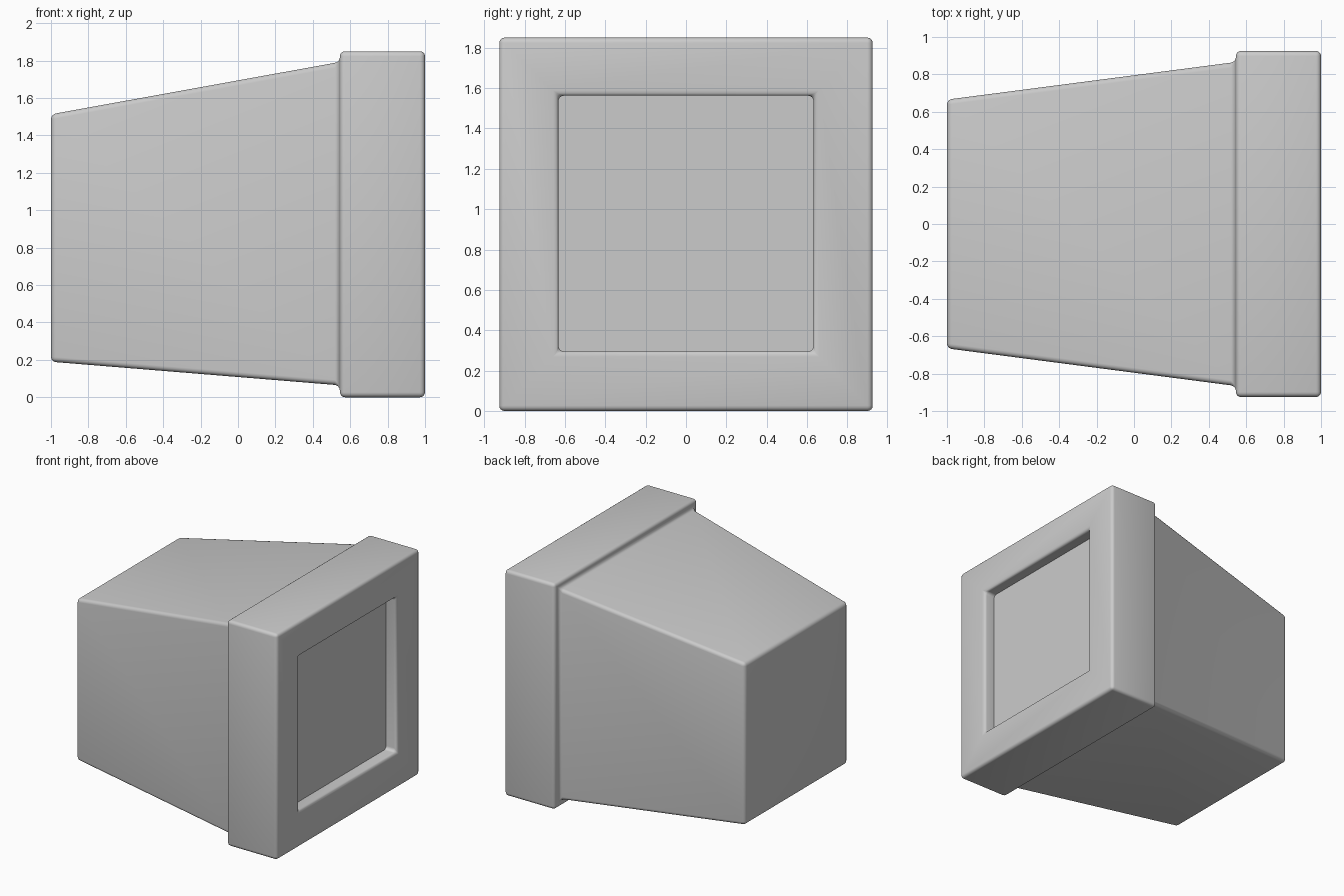
import bpy, bmesh, math

if "Cube" in bpy.data.objects:
    bpy.data.objects.remove(bpy.data.objects["Cube"])

BEVEL = 0.027

# Rectangular rings from the back, around the rim, into the screen recess:
# (x, half width in y, bottom z, top z)
RINGS = [
    (-1.00, 0.665, 0.190, 1.513),   # back face
    (0.545, 0.866, 0.064, 1.793),   # front end of tapered body
    (0.545, 0.925, 0.000, 1.850),   # rim, rear
    (1.000, 0.925, 0.000, 1.850),   # rim, front
    (1.000, 0.632, 0.296, 1.562),   # screen opening
    (0.900, 0.632, 0.296, 1.562),   # screen face
]


def ring_verts(bm, x, w, z0, z1):
    return [bm.verts.new((x, y, z)) for y, z in
            ((-w, z0), (w, z0), (w, z1), (-w, z1))]


# Monitor housing
bm = bmesh.new()
rings = [ring_verts(bm, *r) for r in RINGS]
for a, b in zip(rings, rings[1:]):
    for i in range(4):
        j = (i + 1) % 4
        bm.faces.new((a[i], a[j], b[j], b[i]))
bm.faces.new(rings[0])
screen = bm.faces.new(rings[-1])
bmesh.ops.recalc_face_normals(bm, faces=bm.faces[:])

# Round every real corner except the crisp border of the screen
weight = bm.edges.layers.float.new("bevel_weight_edge")
for e in bm.edges:
    sharp = e.calc_face_angle(0) > math.radians(20)
    e[weight] = 1.0 if sharp and screen not in e.link_faces else 0.0

mesh = bpy.data.meshes.new("monitor_housing")
bm.to_mesh(mesh)
bm.free()
housing = bpy.data.objects.new("monitor_housing", mesh)
bpy.context.collection.objects.link(housing)

bev = housing.modifiers.new("rounded_edges", "BEVEL")
bev.limit_method = "WEIGHT"
bev.width = BEVEL
bev.segments = 4
bev.use_clamp_overlap = False

# Bake the bevel, then smooth
bpy.context.view_layer.objects.active = housing
housing.select_set(True)
bpy.ops.object.modifier_apply(modifier=bev.name)
bpy.ops.object.shade_smooth_by_angle(angle=math.radians(35))
